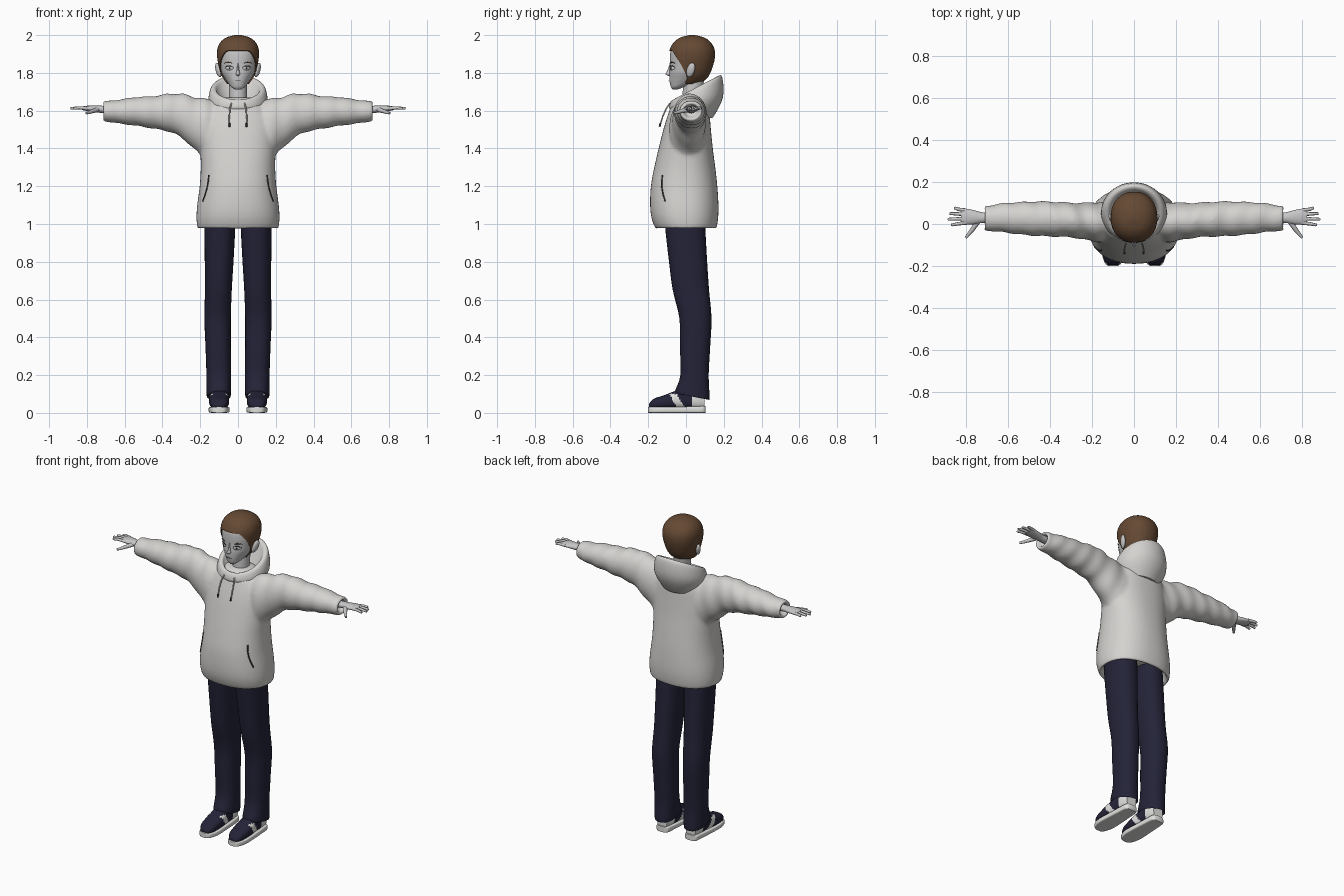
import bpy, bmesh
from math import sin, cos, pi, acos, tau
from mathutils import Vector

old = bpy.data.objects.get("Cube")
if old:
    bpy.data.objects.remove(old, do_unlink=True)


def material(name, r, g, b):
    m = bpy.data.materials.new(name)
    m.use_nodes = True
    m.diffuse_color = (r, g, b, 1)
    node = next(n for n in m.node_tree.nodes if n.type == 'BSDF_PRINCIPLED')
    node.inputs["Base Color"].default_value = (r, g, b, 1)
    node.inputs["Roughness"].default_value = 0.8
    return m


FABRIC = material("light fabric", .66, .65, .63)
SKIN = material("pale grey skin", .57, .57, .58)
HAIR = material("brown hair", .13, .067, .034)
NAVY = material("navy cloth", .017, .017, .04)
WHITE = material("white", .75, .75, .74)
LINE = material("dark line", .05, .045, .045)

# ---- helpers: a ring is (t, u centre, u half width, v low, v high, tilt) ----


def ring_at(rows, s):
    n = len(rows) - 1
    i = min(int(s), n - 1)
    f = s - i
    k = [tuple(rows[max(0, min(n, i + d))]) + (0,) for d in (-1, 0, 1, 2)]
    return [b + .5 * f * (c - a + f * (2*a - 5*b + 4*c - d + f * (3*(b - c) + d - a)))
            for a, b, c, d in (tuple(q[j] for q in k) for j in range(6))]


def point(rows, s, a, power=1, axis='z', fold=0):
    t, uc, uh, v0, v1, tilt = ring_at(rows, s)
    grow = 1 + fold * sin(t * 62 + 1.3 * sin(a) + a)
    c, d = cos(a), sin(a)
    u = uc + uh * grow * abs(c) ** power * (1 if c > 0 else -1)
    dv = (v1 - v0) / 2 * grow * abs(d) ** power * (1 if d > 0 else -1)
    v, t = (v0 + v1) / 2 + dv, t + tilt * dv
    return Vector({'z': (u, v, t), 'x': (t, u, v), 'y': (u, t, v)}[axis])


def skin_rings(bm, rings):
    loops = [[bm.verts.new(p) for p in ring] for ring in rings]
    n = len(loops[0])
    for lo, hi in zip(loops, loops[1:]):
        for j in range(n):
            bm.faces.new((lo[j], lo[(j + 1) % n], hi[(j + 1) % n], hi[j]))
    bm.faces.new(loops[0])
    bm.faces.new(loops[-1])


def loft(bm, rows, power=1, axis='z', seg=32, sub=4, fold=0, side=1):
    n = (len(rows) - 1) * sub
    rings = [[point(rows, i / sub, tau * j / seg, power, axis, fold) for j in range(seg)]
             for i in range(n + 1)]
    skin_rings(bm, [[Vector((p.x * side, p.y, p.z)) for p in r] for r in rings])


def add_mirror(ob):
    mod = ob.modifiers.new("Mirror", 'MIRROR')
    mod.use_mirror_merge = False


def finish(bm, name, *mats, mirror=False, rule=None, angle=1.0):
    bmesh.ops.recalc_face_normals(bm, faces=bm.faces)
    for f in bm.faces:
        f.smooth = True
        if rule:
            f.material_index = rule(f.calc_center_median())
    me = bpy.data.meshes.new(name)
    bm.to_mesh(me)
    bm.free()
    me.set_sharp_from_angle(angle=angle)
    for m in mats:
        me.materials.append(m)
    ob = bpy.data.objects.new(name, me)
    bpy.context.collection.objects.link(ob)
    if mirror:
        add_mirror(ob)
    return ob


def lofted(name, rows, mats, mirror=False, rule=None, **kw):
    bm = bmesh.new()
    loft(bm, rows, **kw)
    return finish(bm, name, *mats, mirror=mirror, rule=rule)


def tube(name, pts, radius, mat, taper=1.0):
    cu = bpy.data.curves.new(name, 'CURVE')
    cu.dimensions = '3D'
    cu.bevel_depth, cu.bevel_resolution, cu.use_fill_caps = radius, 2, True
    sp = cu.splines.new('POLY')
    sp.points.add(len(pts) - 1)
    for i, (q, p) in enumerate(zip(sp.points, pts)):
        q.co = (*p, 1)
        q.radius = 1 + (taper - 1) * i / (len(pts) - 1)
    sp.use_smooth = True
    cu.materials.append(mat)
    ob = bpy.data.objects.new(name, cu)
    bpy.context.collection.objects.link(ob)
    add_mirror(ob)


def level(rows, z, start=0):
    lo, hi = start, len(rows) - 1
    for _ in range(30):
        mid = (lo + hi) / 2
        lo, hi = (mid, hi) if ring_at(rows, mid)[0] < z else (lo, mid)
    return lo


def sym(*rows):
    return [(r[0], 0) + r[1:] for r in rows]


# ---- hoodie: torso and sleeves fused into one cloth surface ----
torso = sym((1.05, .18, -.13, .13), (.985, .2, -.145, .145), (.975, .213, -.16, .16),
            (1.03, .22, -.182, .17), (1.1, .216, -.19, .172), (1.2, .203, -.186, .166),
            (1.3, .197, -.168, .155), (1.4, .2, -.145, .142), (1.5, .2, -.12, .132),
            (1.58, .18, -.095, .125), (1.64, .13, -.07, .115), (1.67, .07, -.03, .09))
sleeve = [(.05, .025, .075, 1.4, 1.655), (.15, .01, .095, 1.34, 1.66),
          (.22, .012, .09, 1.385, 1.67), (.29, .018, .083, 1.45, 1.688),
          (.36, .022, .083, 1.487, 1.69), (.45, .025, .083, 1.505, 1.677),
          (.54, .027, .078, 1.52, 1.672), (.62, .03, .07, 1.53, 1.66),
          (.68, .028, .062, 1.54, 1.652), (.715, .028, .058, 1.545, 1.648),
          (.714, .028, .045, 1.558, 1.636), (.68, .028, .035, 1.57, 1.625)]
bm = bmesh.new()
loft(bm, torso, power=.88, seg=48)
for side in (1, -1):
    loft(bm, sleeve, axis='x', fold=.035, side=side)
hoodie = finish(bm, "hoodie", FABRIC)
mod = hoodie.modifiers.new("Fuse", 'REMESH')
mod.mode, mod.voxel_size, mod.use_smooth_shade = 'VOXEL', .01, True
mod = hoodie.modifiers.new("Soften", 'SMOOTH')
mod.factor, mod.iterations = .5, 5

# ---- hood, drawstrings, pocket openings ----
hood = sym((1.57, .12, -.06, .14, -.1), (1.64, .156, -.088, .195, .2),
           (1.71, .146, -.082, .192, .47), (1.72, .122, -.066, .168, .53),
           (1.69, .105, -.05, .145, .5), (1.63, .07, -.02, .1, .4))
lofted("hood", hood, [FABRIC], seg=48)
tube("drawstring", [(.035, -.085, 1.64), (.043, -.105, 1.61), (.046, -.123, 1.57),
                    (.045, -.135, 1.53)], .004, FABRIC)
tube("drawstring_tip", [(.045, -.135, 1.535), (.045, -.14, 1.515)], .005, LINE)
slit = [point(torso, level(torso, 1.26 - .14 * k, 3), -.72 + .18 * k * k, .88)
        for k in (0, .25, .5, .75, 1)]
tube("pocket_opening", slit, .004, LINE)

# ---- head, hair and neck ----
head = sym((1.712, .015, -.07, -.045), (1.725, .036, -.08, -.01), (1.75, .056, -.086, .06),
           (1.77, .07, -.088, .1), (1.8, .087, -.088, .122), (1.84, .097, -.085, .137),
           (1.88, .104, -.085, .146), (1.92, .104, -.08, .145), (1.955, .09, -.06, .127),
           (1.98, .06, -.028, .095), (1.992, .02, .015, .05))
lofted("head", head, [SKIN], power=.93, seg=48)
lofted("neck", sym((1.56, .055, -.02, .1), (1.66, .048, -.02, .085), (1.79, .048, -.01, .1)), [SKIN])

pivot = Vector((0, .033, 1.87))


def hair_point(k, a):
    y = point(head, 5, a, .93).y
    s = level(head, max(1.748, min(1.915, 1.915 - 1.5 * (y + .07))))
    p = point(head, s + (len(head) - 1 - s) * max(k, 0) / 20, a, .93)
    return pivot + (p - pivot) * (.98 if k < 0 else 1.06)


bm = bmesh.new()
skin_rings(bm, [[hair_point(k, tau * j / 64) for j in range(64)] for k in range(-1, 21)])
finish(bm, "hair", HAIR)

# ---- ears and face ----
bm = bmesh.new()
bmesh.ops.create_uvsphere(bm, u_segments=16, v_segments=10, radius=1)
for v in bm.verts:
    x, y, z = v.co
    v.co = (.104 + .014 * x + .008 * z + .006 * y, .025 + .022 * y + .008 * z, 1.815 + .038 * z)
finish(bm, "ear", SKIN, mirror=True)
lofted("nose", sym((1.783, .006, -.092, -.06), (1.793, .012, -.108, -.06),
                   (1.81, .008, -.1, -.06), (1.85, .004, -.086, -.06)), [SKIN], seg=16)


def face_patch(name, x, z, w, h, mat, lift, bow=0.0, mirror=True):
    bm = bmesh.new()
    top, low = [], []
    for i in range(9):
        k = i / 4 - 1
        px, half = x + w * k, h * (1.02 - k * k)
        for row, d in ((top, half), (low, -half)):
            pz = z + d + bow * (1 - k * k)
            s = level(head, pz)
            c = min(1, abs(px) / ring_at(head, s)[2]) ** (1 / .93)
            y = point(head, s, -acos(c), .93).y
            row.append(bm.verts.new((px, y - lift, pz)))
    for i in range(8):
        bm.faces.new((low[i], low[i + 1], top[i + 1], top[i]))
    ob = finish(bm, name, mat, mirror=mirror)
    mod = ob.modifiers.new("Thickness", 'SOLIDIFY')
    mod.thickness = .002


face_patch("eye_white", .046, 1.825, .022, .011, WHITE, .003)
face_patch("iris", .045, 1.826, .007, .008, SKIN, .004)
face_patch("pupil", .045, 1.826, .003, .004, LINE, .005)
face_patch("upper_lash", .047, 1.828, .025, .003, LINE, .005, .009)
face_patch("eyebrow", .052, 1.85, .022, .003, HAIR, .004, .006)
face_patch("mouth", 0, 1.76, .017, .0018, LINE, .003, -.002, False)

# ---- hands ----
palm = [(.66, .028, .026, 1.585, 1.625), (.72, .03, .025, 1.588, 1.626),
        (.76, .032, .033, 1.592, 1.627), (.8, .035, .038, 1.598, 1.626),
        (.825, .036, .034, 1.603, 1.622)]
lofted("palm", palm, [SKIN], mirror=True, axis='x', seg=20)
for name, y, tip in (("index", .006, .872), ("middle", .026, .888),
                     ("ring", .046, .88), ("little", .065, .858)):
    spread = (y - .035) * .35
    tube(name + "_finger", [(.8, y, 1.612), (.84, y + spread * .5, 1.615),
                            (tip - .006, y + spread, 1.612), (tip, y + spread, 1.611)],
         .0095, SKIN, .6)
tube("thumb", [(.745, .012, 1.605), (.77, -.025, 1.597), (.79, -.05, 1.59), (.803, -.066, 1.587)],
     .013, SKIN, .5)

# ---- trousers ----
leg = [(.13, .102, .045, -.03, .09), (.09, .102, .06, -.05, .118, -.15),
       (.1, .102, .064, -.057, .125, -.2), (.2, .102, .065, -.03, .12),
       (.35, .105, .067, -.032, .128), (.5, .108, .07, -.035, .135),
       (.65, .104, .071, -.07, .122), (.8, .1, .076, -.09, .112),
       (.98, .096, .081, -.11, .102), (1.04, .095, .075, -.11, .1)]
lofted("trouser_leg", [r + (0,) * (6 - len(r)) for r in leg], [NAVY], mirror=True, power=.88)

# ---- shoes: navy uppers with a white side band and heel, white soles ----
upper = [(-.195, .1, .025, .02, .05), (-.17, .1, .043, .02, .075), (-.12, .1, .052, .02, .092),
         (-.06, .1, .052, .02, .115), (0, .1, .046, .02, .13), (.06, .1, .042, .02, .13),
         (.097, .1, .034, .02, .12)]


def shoe_colour(c):
    band = c.y + .6 * c.z
    return int((-.03 < band < .012 and c.z < .1) or (c.y > .03 and c.z < .1))


lofted("shoe_upper", upper, [NAVY, WHITE], mirror=True, rule=shoe_colour,
       power=.8, axis='y', sub=8)
sole = [(-.2, .1, .022, 0, .03), (-.185, .1, .04, 0, .032), (-.13, .1, .055, 0, .032),
        (-.04, .1, .052, 0, .032), (.04, .1, .047, 0, .034), (.09, .1, .042, 0, .036),
        (.104, .1, .028, 0, .036)]
lofted("shoe_sole", sole, [WHITE], mirror=True, power=.35, axis='y')
